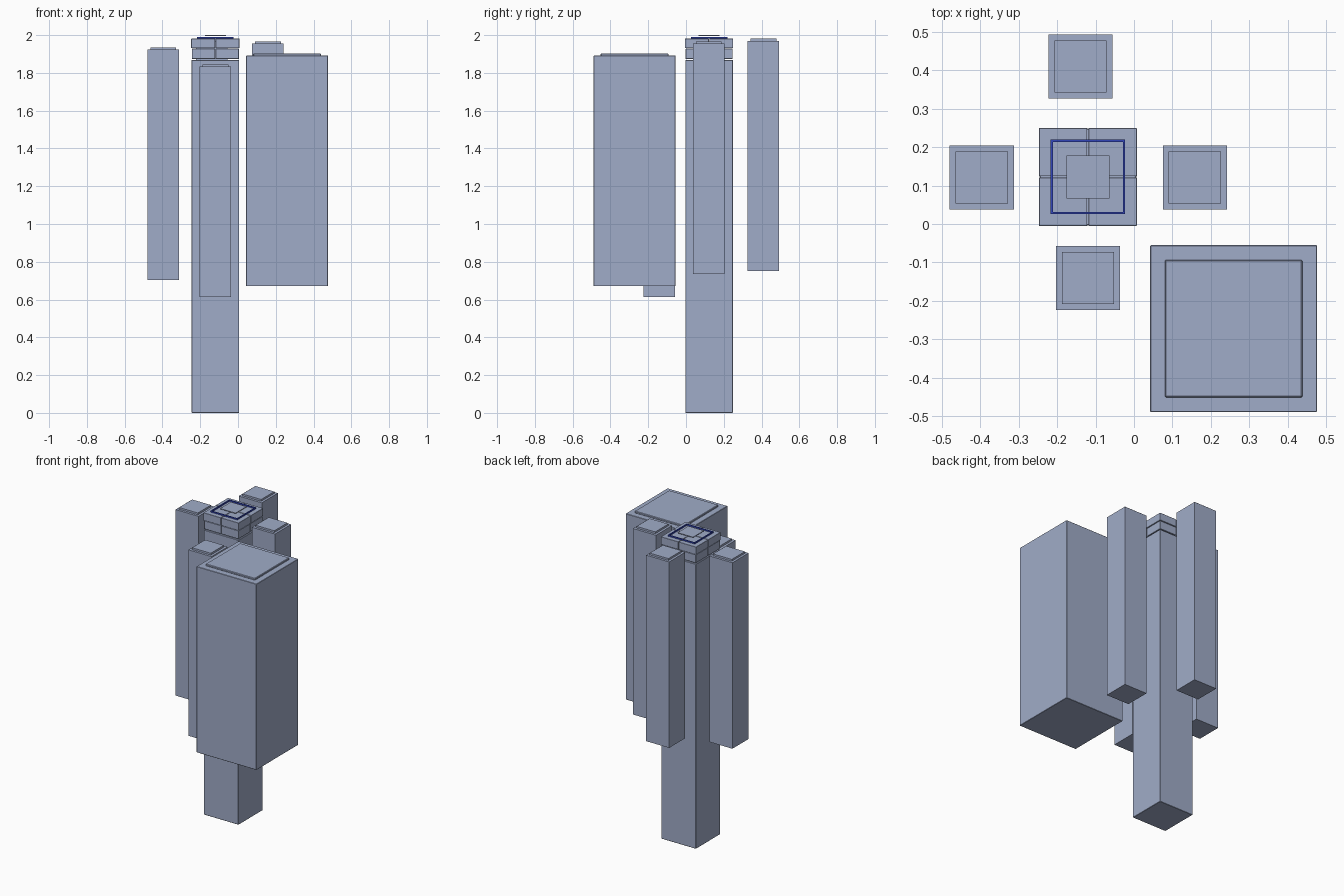
import bpy, bmesh
from mathutils import Vector

if "Cube" in bpy.data.objects:
    bpy.data.objects.remove(bpy.data.objects["Cube"])


def material(name, rgb):
    m = bpy.data.materials.new(name)
    m.diffuse_color = (*rgb, 1)
    m.use_nodes = True
    m.node_tree.nodes["Principled BSDF"].inputs["Base Color"].default_value = m.diffuse_color
    return m


STEEL = material("blue_grey", (0.352, 0.413, 0.578))
BLUE = material("deep_blue", (0.032, 0.061, 0.5))


def finish(name, bm, mat):
    bmesh.ops.recalc_face_normals(bm, faces=bm.faces)
    me = bpy.data.meshes.new(name)
    bm.to_mesh(me)
    bm.free()
    me.materials.append(mat)
    ob = bpy.data.objects.new(name, me)
    bpy.context.collection.objects.link(ob)
    return ob


def block(name, x, y, half, z0, z1, bevel=0.0, mat=STEEL):
    """Square block centred on x, y with a given half width."""
    bm = bmesh.new()
    bmesh.ops.create_cube(bm, size=1)
    bmesh.ops.scale(bm, vec=(half * 2, half * 2, z1 - z0), verts=bm.verts)
    bmesh.ops.translate(bm, vec=(x, y, (z0 + z1) / 2), verts=bm.verts)
    if bevel:
        bmesh.ops.bevel(bm, geom=bm.edges[:], offset=bevel, segments=1,
                        affect='EDGES', profile=0.5)
    return finish(name, bm, mat)


CX, CY = -0.120, 0.1225

# main column standing on the ground
block("main_column", CX, CY, 0.126, 0.0, 1.868, 0.002)

# two layers of four blocks with narrow gaps
GAP = 0.002
for layer, (half, z0, z1) in enumerate([(0.1245, 1.874, 1.928), (0.1275, 1.931, 1.981)]):
    h = (half - GAP) / 2
    for sx in (-1, 1):
        for sy in (-1, 1):
            block(f"crown_block_{layer}", CX + sx * (h + GAP), CY + sy * (h + GAP), h, z0, z1, 0.001)

# thin blue square frame on the crown
bm = bmesh.new()
corners = [(-1, -1), (1, -1), (1, 1), (-1, 1)]
outer, inner = [[bm.verts.new((CX + a * r, CY + b * r, 1.981)) for a, b in corners]
                for r in (0.097, 0.0915)]
faces = [bm.faces.new((outer[i], outer[(i + 1) % 4], inner[(i + 1) % 4], inner[i])) for i in range(4)]
ext = bmesh.ops.extrude_face_region(bm, geom=faces, use_keep_orig=True)
bmesh.ops.translate(bm, vec=(0, 0, 0.009),
                    verts=[g for g in ext["geom"] if isinstance(g, bmesh.types.BMVert)])
finish("crown_frame", bm, BLUE)

# small plate hovering at the very top
block("crown_plate", CX, CY, 0.056, 1.996, 2.0)

# hanging side columns, each with an inset cap
for name, x, y, z0 in [("left", -0.3965, 0.121, 0.703), ("front", -0.1195, -0.1405, 0.613),
                       ("right", 0.1585, 0.121, 0.735), ("back", -0.1395, 0.410, 0.750)]:
    block(name + "_column", x, y, 0.0835, z0, z0 + 1.22)
    block(name + "_cap", x, y, 0.068, z0 + 1.22, z0 + 1.232)

# large hanging tower and its cap
block("large_tower", 0.2595, -0.2725, 0.2175, 0.671, 1.891, 0.002)
block("large_tower_cap", 0.2595, -0.2725, 0.179, 1.889, 1.903, 0.003)
